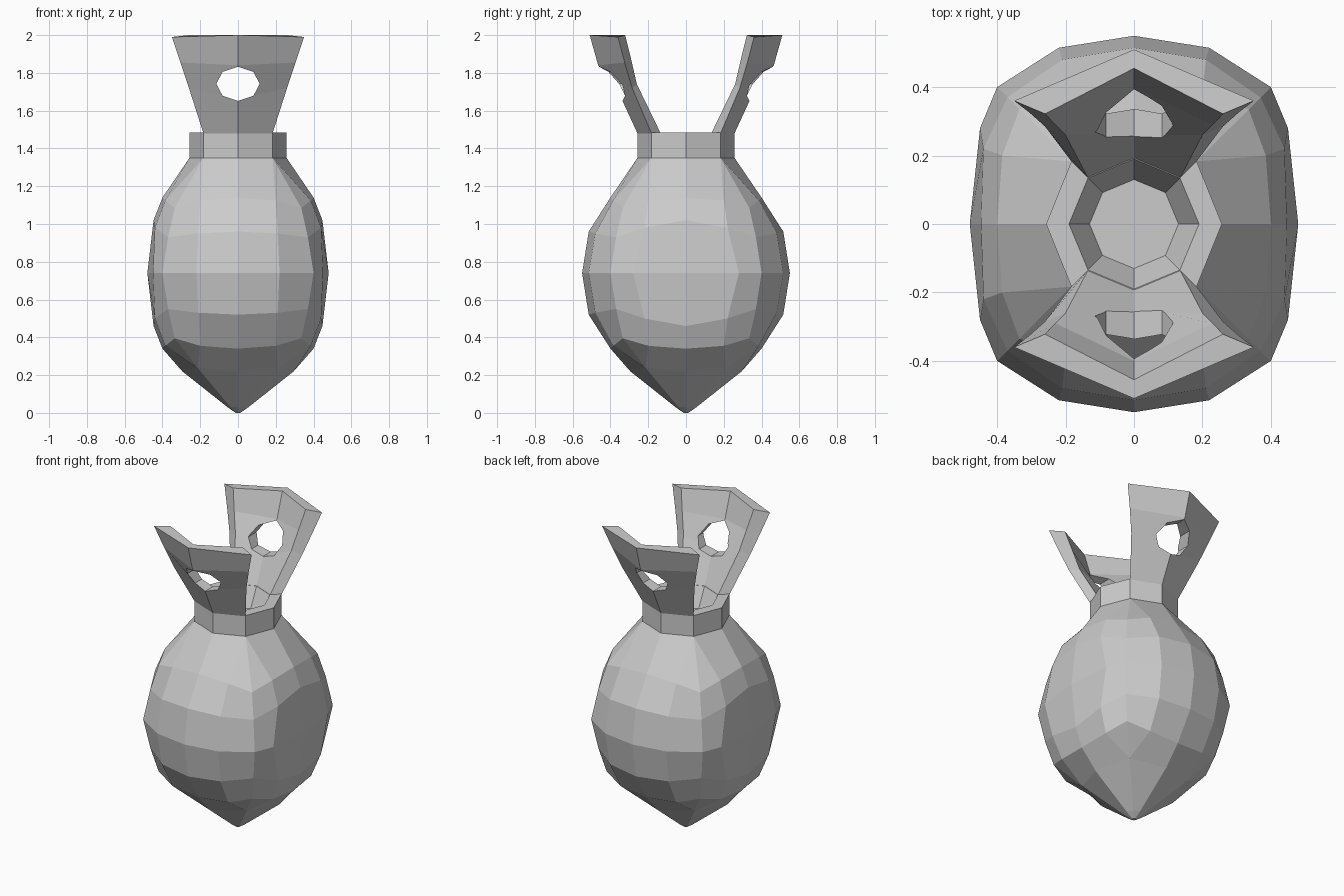
import bpy, bmesh, math

if "Cube" in bpy.data.objects:
    bpy.data.objects.remove(bpy.data.objects["Cube"])


def make_object(name, bm):
    bmesh.ops.remove_doubles(bm, verts=bm.verts, dist=0.0005)
    bmesh.ops.recalc_face_normals(bm, faces=bm.faces)
    me = bpy.data.meshes.new(name)
    bm.to_mesh(me)
    bm.free()
    ob = bpy.data.objects.new(name, me)
    bpy.context.collection.objects.link(ob)
    return ob


def loft(name, rings):
    """Skin closed rings of equal length, cap both ends, weld doubles."""
    bm = bmesh.new()
    vs = [[bm.verts.new(p) for p in r] for r in rings]
    n = len(rings[0])
    for a, b in zip(vs, vs[1:]):
        for i in range(n):
            j = (i + 1) % n
            bm.faces.new((a[i], a[j], b[j], b[i]))
    bm.faces.new(vs[0])
    bm.faces.new(vs[-1])
    return make_object(name, bm)


def quarter_ring(q):
    """Mirror a quarter outline (from +y axis to +x axis) into a full ring."""
    half = q + [(x, -y, z) for x, y, z in q[-2::-1]]
    return half + [(-x, y, z) for x, y, z in half[-2:0:-1]]


def oct_ring(r, z, d=None, dz=0):
    """Eight-sided ring with the diagonal repeated to match the 16-sided body."""
    d = d or r * 0.707
    c = (d, d, z + dz)
    return quarter_ring([(0, r, z), c, c, c, (r, 0, z)])


# Body: upper half of the rounded-cube profile, reflected about mid height
MID = 0.74
middle = [(0, .55, 0), (.22, .515, 0), (.40, .40, 0), (.45, .28, 0), (.48, 0, 0)]
upper = [(0, .515, .22), (.21, .48, .21), (.37, .37, .19), (.44, .22, .24), (.447, 0, .28)]
crown = [(0, .40, .40), (.20, .385, .385), (.335, .335, .345), (.385, .20, .385), (.40, 0, .40)]


def level(q, s):
    return quarter_ring([(x, y, MID + s * z) for x, y, z in q])


rings = [
    oct_ring(.012, 0), oct_ring(.055, .03), oct_ring(.295, .22, .215, .02),
    level(crown, -1), level(upper, -1), level(middle, 1), level(upper, 1), level(crown, 1),
    # neck, rim and recess
    oct_ring(.257, 1.35, .183), oct_ring(.257, 1.485, .183),
    oct_ring(.19, 1.485), oct_ring(.13, 1.36),
]
body = loft("vessel_body", rings)

# Rear flared plate: outer centre, outer end, inner end, inner centre per row
rows = [
    ((.257, 1.48), (.183, .183, 1.48), (.134, .134, 1.48), (.19, 1.48)),
    ((.34, 1.66), (.26, .285, 1.72), (.20, .26, 1.74), (.26, 1.66)),
    ((.465, 1.84), (.305, .325, 1.855), (.23, .29, 1.87), (.40, 1.84)),
    ((.51, 2.0), (.35, .36, 1.99), (.26, .322, 2.0), (.455, 2.0)),
]


def plate(name, s):
    out = []
    for (oy, oz), oe, ie, (iy, iz) in rows:
        ring = [(0, oy, oz), oe, ie, (0, iy, iz),
                (-ie[0], ie[1], ie[2]), (-oe[0], oe[1], oe[2])]
        out.append([(x, s * y, z) for x, y, z in ring])
    return loft(name, out)


# Eight-sided cutter running front to back for the plate holes
cutter = loft("hole_cutter", [
    [(.115 * math.sin(a), y, 1.742 + .09 * math.cos(a))
     for a in (k * math.pi / 4 for k in range(8))]
    for y in (-1, 1)])
cutter.hide_render = True

for name, s in (("rear_plate", 1), ("front_plate", -1)):
    ob = plate(name, s)
    mod = ob.modifiers.new("hole", 'BOOLEAN')
    mod.operation = 'DIFFERENCE'
    mod.solver = 'EXACT'
    mod.object = cutter
    bpy.context.view_layer.objects.active = ob
    bpy.ops.object.modifier_apply(modifier=mod.name)

bpy.data.objects.remove(cutter, do_unlink=True)
